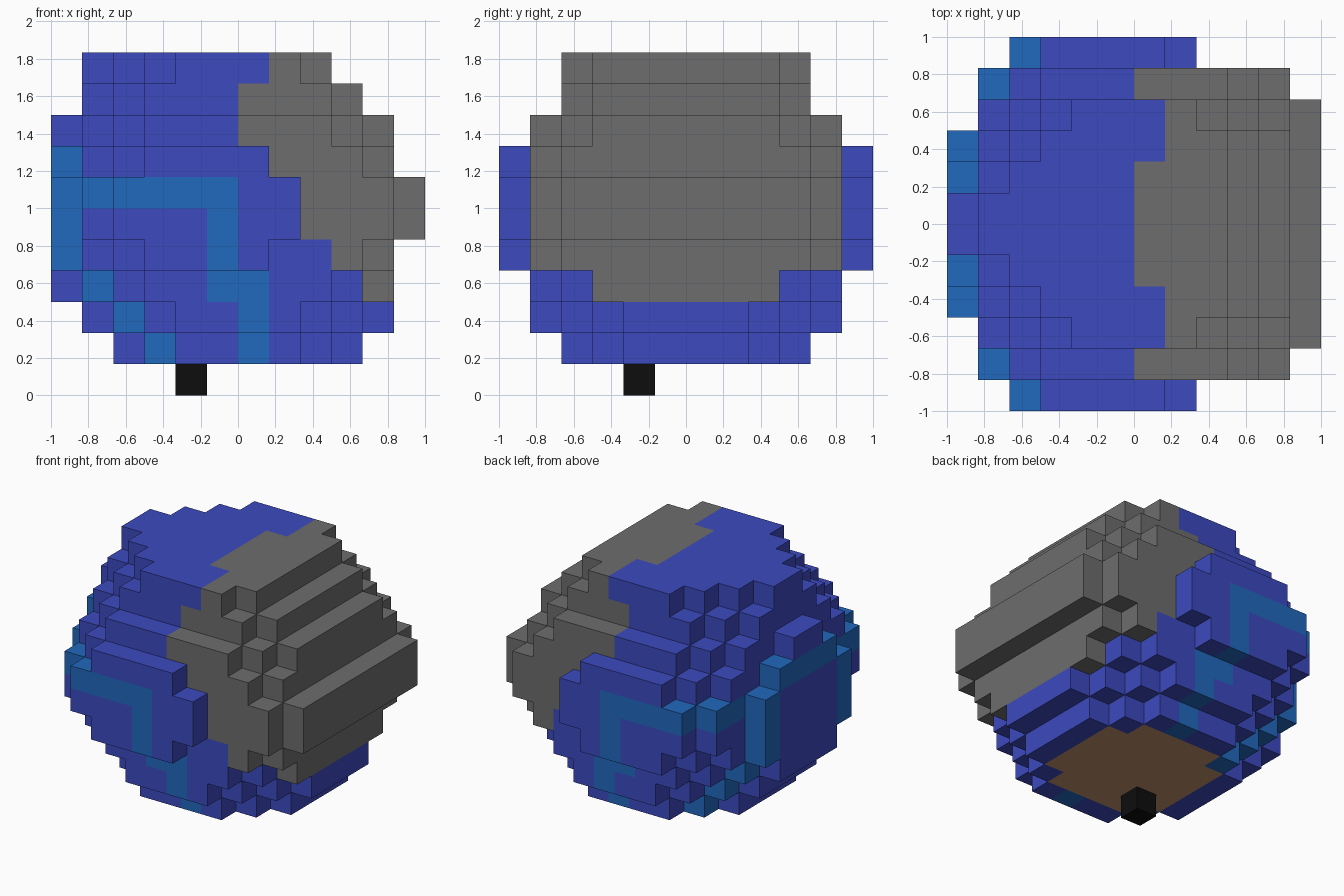
import bpy
import bmesh
from mathutils import Vector

cube = bpy.data.objects.get("Cube")
if cube:
    bpy.data.objects.remove(cube, do_unlink=True)

UNIT = 1 / 6          # size of one block
HALF = 6              # blocks from the centre to the widest point

# Extent of each layer, bottom to top: blocks towards -x and towards +x,
# listed by row from the outer row to the middle one (mirrored front to back)
LAYERS = [
    ("..2344", "..2344"),
    (".23455", ".23455"),
    (".34566", ".34555"),
    ("345666", "145555"),
    ("455666", "256666"),
    ("455666", "256666"),
    ("345566", "145555"),
    (".34556", ".34555"),
    ("..3455", "..3444"),
    ("..2345", "..2333"),
]
# First grey column of each layer
GREY_START = {3: 4, 4: 3, 5: 2, 6: 2, 7: 1, 8: 0, 9: 0, 10: 1}


def make_material(name, colour):
    mat = bpy.data.materials.new(name)
    mat.use_nodes = True
    mat.diffuse_color = (*colour, 1)
    bsdf = next(n for n in mat.node_tree.nodes if n.type == 'BSDF_PRINCIPLED')
    bsdf.inputs["Base Color"].default_value = (*colour, 1)
    bsdf.inputs["Roughness"].default_value = 0.9
    return mat


def row_of(y):
    """Row counted from the outside, same for front and back."""
    return y + HALF if y < 0 else HALF - 1 - y


def is_trim(x, row, z, first):
    if z == 6 and (row == 0 and x < 0 or row in (1, 2) and x == first):
        return True                                   # brow band
    if row == 3 and z <= 6 and x == first:
        return True                                   # face opening edge
    if z == 7 and row >= 4 and x == first:
        return True                                   # face opening top
    if row == 0 and 4 <= z <= 6 and x == -1:
        return True                                   # cheek band
    if row == 1 and z == 3 and x in (-1, 0):
        return True
    return x == 0 and (row, z) in ((1, 2), (2, 1))


def part_of(x, y, z, first, end):
    row = row_of(y)
    if is_trim(x, row, z, first):
        return "trim_band"
    if z == 1 and row > 2 and first < x < end - 1:
        return "base_plate"
    start = GREY_START.get(z, HALF)
    if z == 10 and row >= 4:
        start = 0
    return "grey_side" if x >= start else "blue_shell"


# Sort every block into its part
blocks = {}
for z, (left, right) in enumerate(LAYERS, 1):
    for y in range(-HALF, HALF):
        row = row_of(y)
        if left[row] == ".":
            continue
        first, end = -int(left[row]), int(right[row])
        for x in range(first, end):
            blocks[x, y, z] = part_of(x, y, z, first, end)
# Small peg under the base
blocks[-2, -2, 0] = "peg"


def add_face(bm, block, axis, side):
    """One side of a block, wound to face outwards."""
    u, v = (axis + 1) % 3, (axis + 2) % 3
    ring = [(0, 0), (1, 0), (1, 1), (0, 1)]
    if side < 0:
        ring.reverse()
    verts = []
    for a, b in ring:
        p = Vector(block)
        p[axis] += side > 0
        p[u] += a
        p[v] += b
        verts.append(bm.verts.new(p * UNIT))
    bm.faces.new(verts)


def build_part(name, mat):
    bm = bmesh.new()
    for block, part in blocks.items():
        if part != name:
            continue
        for axis in range(3):
            for side in (-1, 1):
                beside = list(block)
                beside[axis] += side
                if tuple(beside) not in blocks:
                    add_face(bm, block, axis, side)
    bmesh.ops.remove_doubles(bm, verts=bm.verts, dist=0.001)
    # Merge flat areas into larger faces
    bmesh.ops.dissolve_limit(bm, angle_limit=0.01, verts=bm.verts,
                             edges=bm.edges, delimit={'NORMAL'})
    mesh = bpy.data.meshes.new(name)
    bm.to_mesh(mesh)
    bm.free()
    mesh.materials.append(mat)
    bpy.context.collection.objects.link(bpy.data.objects.new(name, mesh))


PARTS = {
    "blue_shell": ("royal blue", (0.045, 0.068, 0.52)),
    "grey_side": ("mid grey", (0.153, 0.153, 0.153)),
    "trim_band": ("bright blue", (0.015, 0.138, 0.515)),
    "base_plate": ("light brown", (0.53, 0.28, 0.15)),
    "peg": ("black", (0.004, 0.004, 0.004)),
}
for name, (label, colour) in PARTS.items():
    build_part(name, make_material(label, colour))
